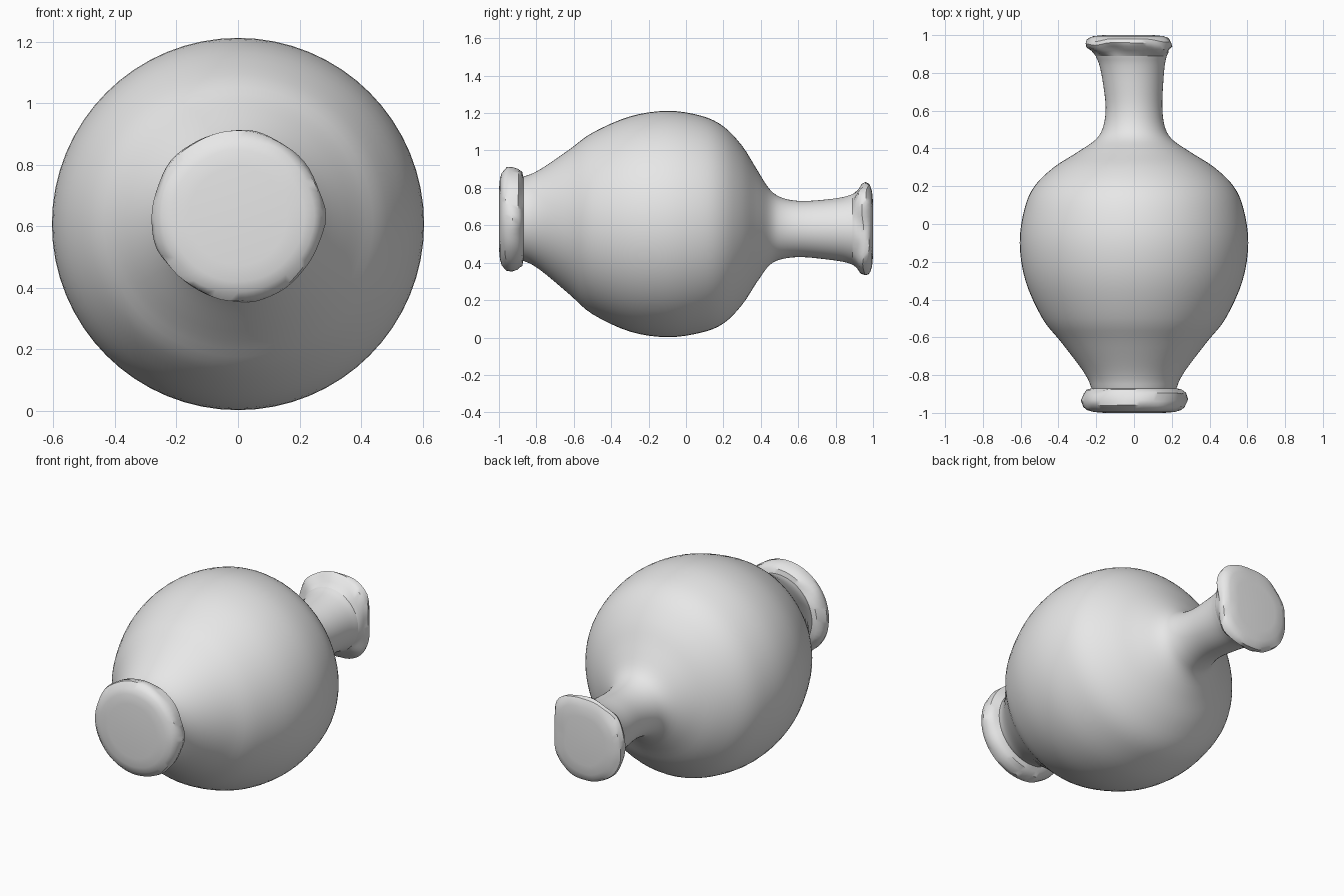
import bpy, bmesh, math, random
from mathutils import Vector

if "Cube" in bpy.data.objects:
    bpy.data.objects.remove(bpy.data.objects["Cube"])

random.seed(4)
SEG = 64

clay = bpy.data.materials.new("grey clay")
clay.diffuse_color = (0.8, 0.8, 0.8, 1)
clay.use_nodes = True
clay.node_tree.nodes["Principled BSDF"].inputs["Base Color"].default_value = clay.diffuse_color


def smooth_profile(pts, steps):
    """Catmull-Rom curve through (y, radius, centre x, centre z) points."""
    p = [Vector(q) for q in pts]
    p = [2 * p[0] - p[1]] + p + [2 * p[-1] - p[-2]]
    out = []
    for i in range(1, len(p) - 2):
        a, b, c, d = p[i - 1:i + 3]
        for s in range(steps):
            t = s / steps
            out.append(0.5 * (2 * b + (c - a) * t + (2 * a - 5 * b + 4 * c - d) * t * t
                              + (3 * b - a - 3 * c + d) * t ** 3))
    return out + [p[-2]]


def lathe(name, rings, shape=None, cap=None):
    """Sweep rings along y; shape(i, angle) returns a radius factor and a y shift."""
    bm = bmesh.new()
    loops = []
    for i, (y, r, cx, cz) in enumerate(rings):
        loop = []
        for k in range(SEG):
            a = 2 * math.pi * k / SEG
            f, dy = shape(i, a) if shape else (1, 0)
            loop.append(bm.verts.new((cx + r * f * math.cos(a), y + dy,
                                      cz + r * f * math.sin(a))))
        loops.append(loop)
    for lo, hi in zip(loops, loops[1:]):
        for k in range(SEG):
            n = (k + 1) % SEG
            bm.faces.new((lo[k], hi[k], hi[n], lo[n]))
    if cap is not None:
        bm.faces.new(loops[cap])
    bmesh.ops.recalc_face_normals(bm, faces=bm.faces)
    # open surfaces: make sure the walls face outwards
    f = max(bm.faces, key=lambda q: abs(q.calc_center_median().x))
    if f.normal.x * f.calc_center_median().x < 0:
        bmesh.ops.reverse_faces(bm, faces=bm.faces)
    mesh = bpy.data.meshes.new(name)
    bm.to_mesh(mesh)
    bm.free()
    mesh.materials.append(clay)
    obj = bpy.data.objects.new(name, mesh)
    bpy.context.collection.objects.link(obj)
    bpy.ops.object.select_all(action='DESELECT')
    obj.select_set(True)
    bpy.context.view_layer.objects.active = obj
    bpy.ops.object.shade_smooth_by_angle(angle=math.radians(40))
    return obj


def periodic(values, a):
    """Smoothly blend evenly spaced values around the circle."""
    n = len(values)
    t = (a / (2 * math.pi) * n) % n
    i = int(t)
    u = t - i
    u = u * u * (3 - 2 * u)
    return values[i] * (1 - u) + values[(i + 1) % n] * u


# Belly, shoulder and neck
body_profile = [
    (-0.87, 0.225, 0, 0.635), (-0.82, 0.245, 0, 0.633), (-0.75, 0.290, 0, 0.628),
    (-0.62, 0.390, 0, 0.618), (-0.50, 0.485, 0, 0.610), (-0.30, 0.575, 0, 0.607),
    (-0.10, 0.605, 0, 0.607), (0.08, 0.580, 0, 0.606), (0.20, 0.527, 0, 0.602),
    (0.30, 0.425, 0, 0.600), (0.38, 0.300, 0, 0.597), (0.45, 0.200, 0, 0.590),
    (0.52, 0.162, 0, 0.583), (0.62, 0.150, 0, 0.580), (0.75, 0.160, -0.005, 0.578),
    (0.84, 0.173, -0.01, 0.578), (0.89, 0.188, -0.015, 0.578)]
lathe("vase_body", smooth_profile(body_profile, 4))

# Rough rolled foot with a flat base
foot_rings = [(-0.87, 0.225, 0, 0.635), (-0.88, 0.250, 0, 0.634), (-0.90, 0.270, 0, 0.633),
              (-0.935, 0.280, 0, 0.633), (-0.965, 0.272, 0, 0.633),
              (-0.985, 0.250, 0, 0.633), (-0.995, 0.215, 0, 0.633), (-1.0, 0.16, 0, 0.633)]
foot_bumps = [[random.uniform(-1, 1) for _ in range(18)] for _ in foot_rings]
foot_amount = [0, 0.02, 0.025, 0.025, 0.025, 0.02, 0.01, 0]


def foot_shape(i, a):
    b = periodic(foot_bumps[i], a) * foot_amount[i]
    return 1 + b, b * 0.3 if i < 5 else 0


lathe("foot", foot_rings, foot_shape, cap=-1)

# Uneven flared lip with a closed flat mouth
lip_rings = [(0.89, 0.188, -0.015, 0.578), (0.91, 0.205, -0.02, 0.58), (0.93, 0.232, -0.03, 0.58),
             (0.95, 0.245, -0.03, 0.58), (0.97, 0.240, -0.03, 0.58), (0.985, 0.225, -0.03, 0.58),
             (0.995, 0.195, -0.03, 0.58), (1.0, 0.14, -0.03, 0.58)]
lip_outline = [0.92, 1.14, 1.02, 0.99, 0.94, 0.96, 1.02, 1.06]
lip_bumps = [[random.uniform(-1, 1) for _ in range(16)] for _ in lip_rings]
lip_amount = [0, 0.4, 0.9, 1, 1, 1, 1, 1]


def lip_shape(i, a):
    w = lip_amount[i]
    b = periodic(lip_bumps[i], a) * 0.03 if 0 < i < 6 else 0
    dy = 0.012 * periodic(lip_bumps[0], a) if 0 < i < 5 else 0
    return 1 + (periodic(lip_outline, a) - 1) * w + b, dy


lathe("lip", lip_rings, lip_shape, cap=-1)
